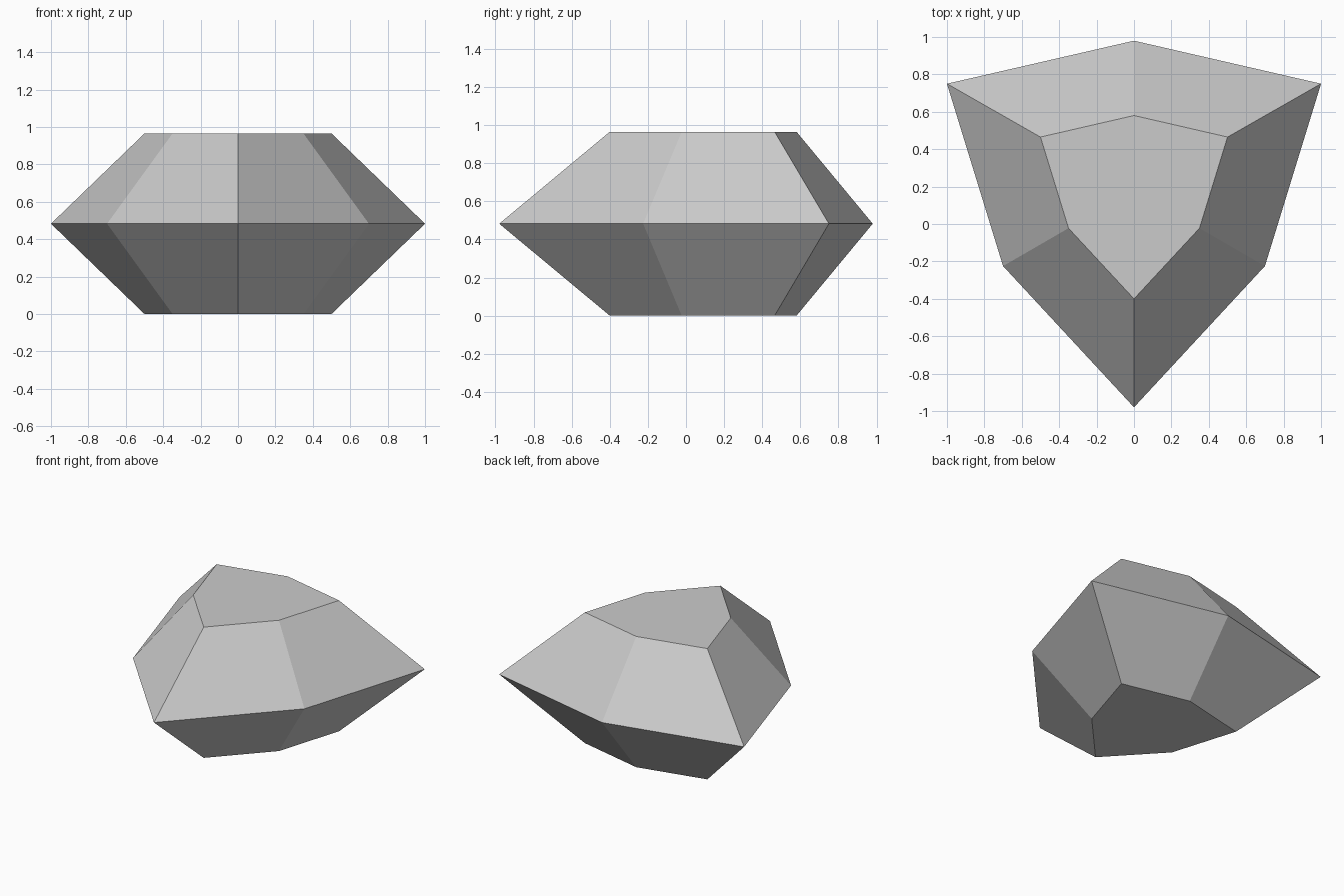
import bpy
import bmesh

cube = bpy.data.objects.get("Cube")
if cube:
    bpy.data.objects.remove(cube, do_unlink=True)

HEIGHT = 0.965
FACET_SCALE = 0.5      # flat top and bottom relative to the girdle
FACET_SHIFT = 0.09     # flats sit slightly towards the back

# Right half of the girdle outline, mirrored to close the hexagon
half = [(0, -0.98), (0.7, -0.225), (1, 0.75), (0, 0.98)]
girdle = half + [(-x, y) for x, y in reversed(half[1:-1])]
facet = [(x * FACET_SCALE, y * FACET_SCALE + FACET_SHIFT) for x, y in girdle]

# Grey stone
stone = bpy.data.materials.new("stone_grey")
stone.use_nodes = True
grey = (0.6, 0.6, 0.6, 1)
stone.diffuse_color = grey
stone.node_tree.nodes["Principled BSDF"].inputs["Base Color"].default_value = grey

# Gem body: bottom flat, girdle and top flat joined by sloping facets
bm = bmesh.new()
levels = [(facet, 0), (girdle, HEIGHT / 2), (facet, HEIGHT)]
rings = [[bm.verts.new((x, y, z)) for x, y in outline] for outline, z in levels]
for low, high in zip(rings, rings[1:]):
    for i in range(len(low)):
        j = (i + 1) % len(low)
        bm.faces.new((low[i], low[j], high[j], high[i]))
bm.faces.new(reversed(rings[0]))
bm.faces.new(rings[-1])
bmesh.ops.recalc_face_normals(bm, faces=bm.faces)

mesh = bpy.data.meshes.new("faceted_stone")
bm.to_mesh(mesh)
bm.free()
mesh.materials.append(stone)
bpy.context.collection.objects.link(bpy.data.objects.new("faceted_stone", mesh))
